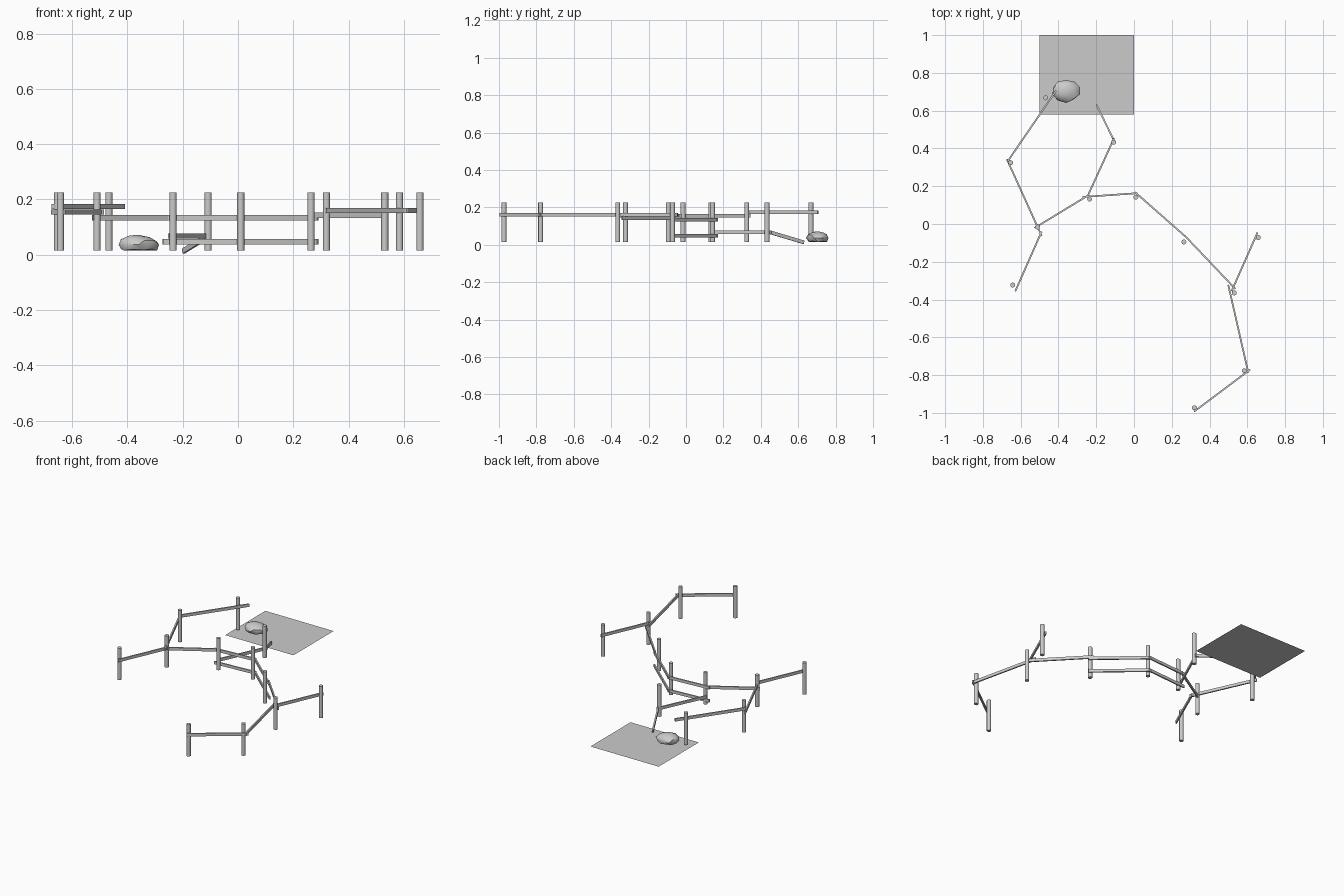
import bpy, bmesh, math, random
from mathutils import Vector

if "Cube" in bpy.data.objects:
    bpy.data.objects.remove(bpy.data.objects["Cube"])

random.seed(4)


def finish(name, bm, smooth=None):
    mesh = bpy.data.meshes.new(name)
    bm.to_mesh(mesh)
    bm.free()
    obj = bpy.data.objects.new(name, mesh)
    bpy.context.collection.objects.link(obj)
    if smooth:
        bpy.ops.object.select_all(action='DESELECT')
        obj.select_set(True)
        bpy.context.view_layer.objects.active = obj
        bpy.ops.object.shade_smooth_by_angle(angle=math.radians(smooth))
    return obj


def post(x, y):
    bm = bmesh.new()
    bmesh.ops.create_cone(bm, cap_ends=True, segments=16, radius1=0.013, radius2=0.013, depth=0.21)
    bmesh.ops.translate(bm, verts=bm.verts, vec=(x, y, 0.12))
    finish("fence_post", bm, 30)


def rail(x1, y1, x2, y2, z1, z2=None):
    a, b = Vector((x1, y1, z1)), Vector((x2, y2, z1 if z2 is None else z2))
    bm = bmesh.new()
    bmesh.ops.create_cube(bm, size=1)
    bmesh.ops.scale(bm, verts=bm.verts, vec=((b - a).length, 0.009, 0.019))
    obj = finish("fence_rail", bm)
    d = b - a
    obj.rotation_euler = (0, -math.atan2(d.z, d.xy.length), math.atan2(d.y, d.x))
    obj.location = (a + b) / 2


# Upright posts
for p in [(-0.467, 0.668), (-0.653, 0.325), (-0.51, -0.016), (-0.642, -0.323),
          (-0.235, 0.132), (-0.108, 0.433), (0.01, 0.142), (0.264, -0.095),
          (0.531, -0.365), (0.658, -0.072), (0.584, -0.777), (0.32, -0.973)]:
    post(*p)

# Upper rails
rail(-0.413, 0.705, -0.67, 0.33, 0.174)
rail(-0.673, 0.343, -0.489, -0.063, 0.154)
rail(-0.489, -0.04, -0.629, -0.357, 0.154)
rail(-0.526, -0.021, -0.245, 0.15, 0.134)
rail(0.267, -0.06, 0.536, -0.343, 0.143)
rail(0.499, -0.322, 0.605, -0.787, 0.16)
rail(0.615, -0.771, 0.318, -0.993, 0.16)
rail(0.517, -0.355, 0.654, -0.045, 0.16)

# Double rails of the middle bays
for z in (0.134, 0.047):
    rail(-0.272, 0.143, 0.018, 0.163, z)
    rail(0.006, 0.168, 0.288, -0.08, z)

# Low rail and the broken one that has dropped to the ground
rail(-0.249, 0.14, -0.105, 0.455, 0.068)
rail(-0.111, 0.452, -0.198, 0.63, 0.066, 0.013)

# Ground patch
bm = bmesh.new()
bm.faces.new([bm.verts.new(c) for c in
              ((-0.5, 0.58, 0), (0, 0.58, 0), (0, 1, 0), (-0.5, 1, 0))])
finish("ground_patch", bm)

# Boulder: flattened irregular ball, high on the left and tapering to the right
bm = bmesh.new()
bmesh.ops.create_icosphere(bm, subdivisions=2, radius=1)
for v in bm.verts:
    v.co *= random.uniform(0.9, 1.05)
    x, y, z = v.co
    z = max(z, -0.55)
    if z > 0:
        z *= 1 - 0.35 * max(x, 0)
    v.co = (-0.36 + 0.076 * x, 0.705 + 0.062 * y, 0.036 + 0.038 * z)
finish("boulder", bm, 35)
